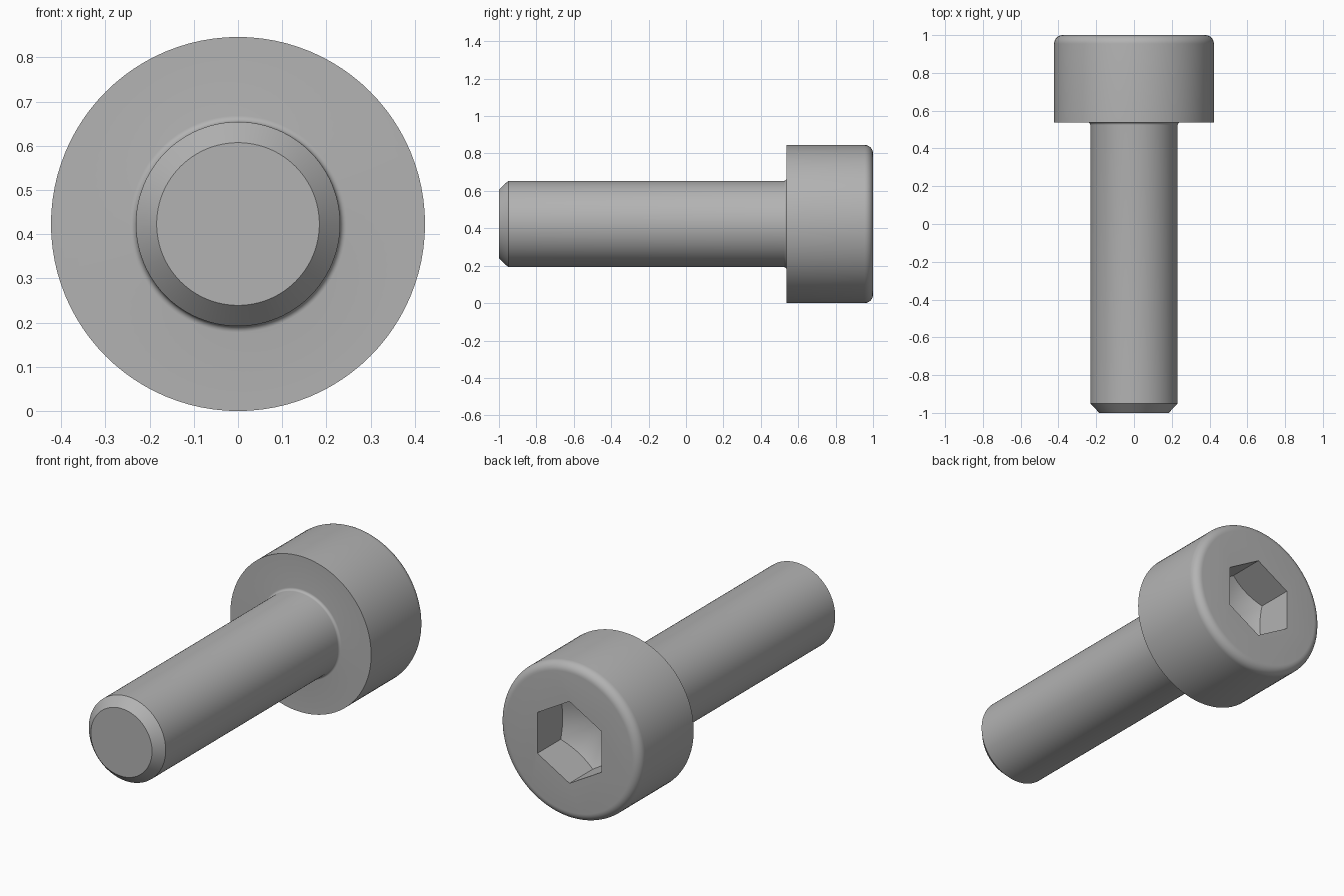
import bpy, bmesh, math
from mathutils import Matrix

HEAD_R, SHAFT_R, TIP_R = 0.423, 0.231, 0.184
HEAD_Y, CHAMFER_Y = 0.538, -0.95
ROUND, FILLET = 0.046, 0.014
HEX_R, HEX_DEPTH = 0.222, 0.2
SEGMENTS = 96

cube = bpy.data.objects.get("Cube")
if cube:
    bpy.data.objects.remove(cube, do_unlink=True)

steel = bpy.data.materials.new("grey steel")
steel.use_nodes = True
GREY = (0.45, 0.45, 0.45, 1)
steel.diffuse_color = GREY
steel.node_tree.nodes["Principled BSDF"].inputs["Base Color"].default_value = GREY


def add_object(name, bm):
    bmesh.ops.recalc_face_normals(bm, faces=bm.faces)
    mesh = bpy.data.meshes.new(name)
    bm.to_mesh(mesh)
    bm.free()
    mesh.materials.append(steel)
    obj = bpy.data.objects.new(name, mesh)
    bpy.context.collection.objects.link(obj)
    obj.location.z = HEAD_R
    return obj


def lathe(name, profile):
    """Spin (radius, y) points about the y axis into a closed solid."""
    bm = bmesh.new()
    verts = [bm.verts.new((r, y, 0)) for r, y in profile]
    edges = [bm.edges.new(pair) for pair in zip(verts, verts[1:])]
    bmesh.ops.spin(bm, geom=verts + edges, cent=(0, 0, 0), axis=(0, 1, 0),
                   angle=math.tau, steps=SEGMENTS, use_merge=True)
    bmesh.ops.remove_doubles(bm, verts=bm.verts, dist=1e-5)
    rims = [e for e in bm.edges if e.is_boundary]
    if rims:
        bmesh.ops.holes_fill(bm, edges=rims, sides=0)
    return add_object(name, bm)


def arc(cr, cy, radius, start, end, steps):
    angles = [math.radians(start + (end - start) * i / steps) for i in range(steps + 1)]
    return [(cr + radius * math.cos(a), cy + radius * math.sin(a)) for a in angles]


def cut(target, tool, operation):
    mod = target.modifiers.new("cut", 'BOOLEAN')
    mod.object, mod.operation, mod.solver = tool, operation, 'EXACT'
    bpy.context.view_layer.objects.active = target
    bpy.ops.object.modifier_apply(modifier=mod.name)
    bpy.data.objects.remove(tool, do_unlink=True)


# Chamfered shank, small fillet under the head, rounded head rim
profile = [(TIP_R, -1), (SHAFT_R, CHAMFER_Y)]
profile += arc(SHAFT_R + FILLET, HEAD_Y - FILLET, FILLET, 180, 90, 6)
profile += [(HEAD_R, HEAD_Y)]
profile += arc(HEAD_R - ROUND, 1 - ROUND, ROUND, 0, 90, 8)
screw = lathe("socket_head_screw", profile)

# Hexagonal socket ending in a shallow drill point
bm = bmesh.new()
bmesh.ops.create_cone(bm, cap_ends=True, segments=6, radius1=HEX_R, radius2=HEX_R, depth=1)
corner = max(bm.verts, key=lambda v: v.co.x).co
turn = math.pi / 2 - math.atan2(corner.y, corner.x)
bmesh.ops.transform(bm, verts=bm.verts, matrix=Matrix.Translation((0, 1, 0))
                    @ Matrix.Rotation(-math.pi / 2, 4, 'X') @ Matrix.Rotation(turn, 4, 'Z'))
socket = add_object("socket_cutter", bm)
slope = math.tan(math.radians(30))
wide = HEX_R * 1.4
floor = 1 - HEX_DEPTH
drill = lathe("drill_point", [(0, floor - HEX_R * slope),
                              (wide, floor + (wide - HEX_R) * slope), (wide, 1.2)])
cut(socket, drill, 'INTERSECT')
cut(screw, socket, 'DIFFERENCE')

bpy.ops.object.select_all(action='DESELECT')
screw.select_set(True)
bpy.context.view_layer.objects.active = screw
bpy.ops.object.shade_smooth_by_angle(angle=math.radians(30))
